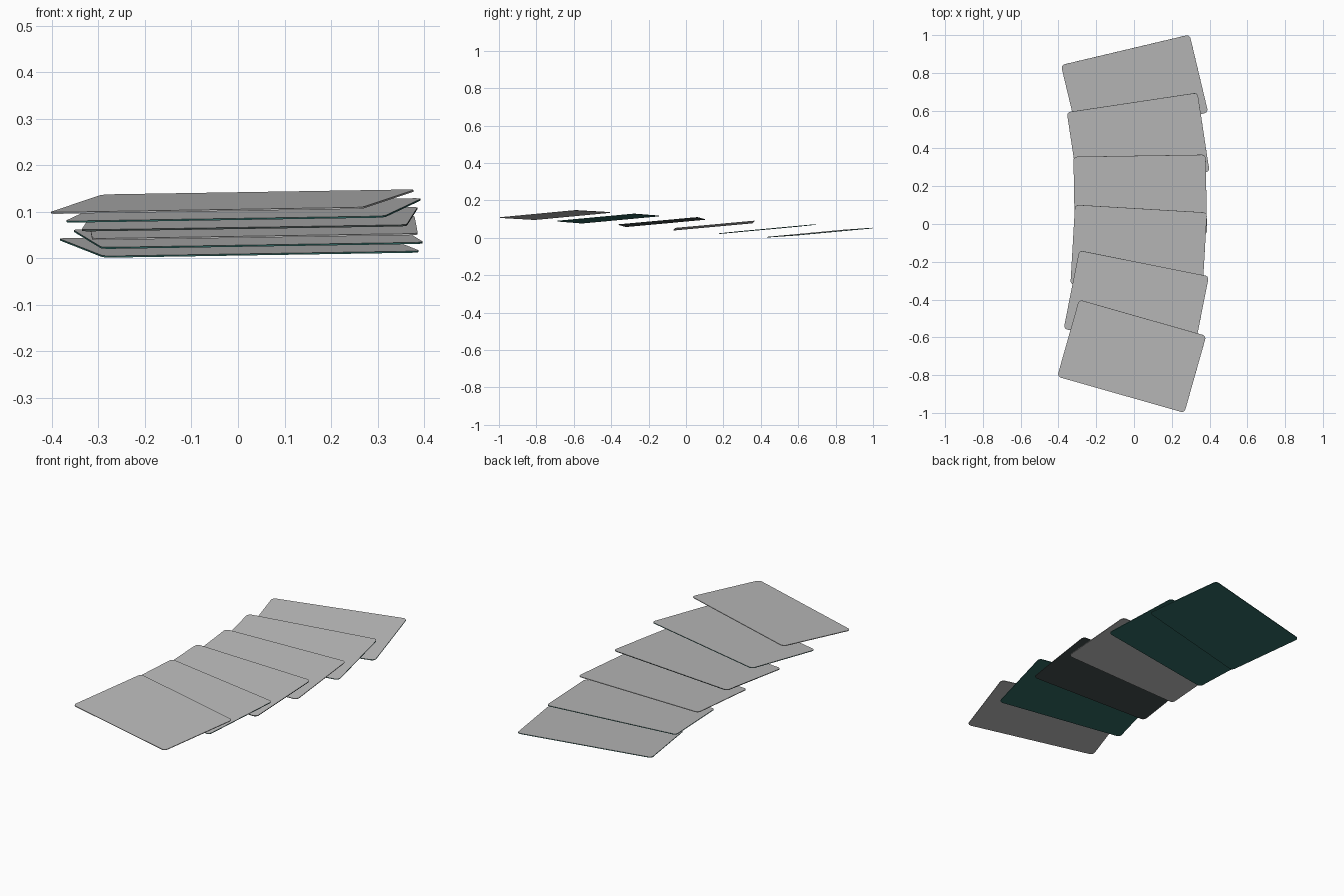
import bpy
import bmesh
from math import radians, sin, cos, pi
from mathutils import Matrix

if "Cube" in bpy.data.objects:
    bpy.data.objects.remove(bpy.data.objects["Cube"], do_unlink=True)

LENGTH, WIDTH, THICK, RADIUS = 0.70, 0.425, 0.0035, 0.02


def material(name, rgb):
    mat = bpy.data.materials.new(name)
    mat.use_nodes = True
    color = (*rgb, 1.0)
    mat.diffuse_color = color
    mat.node_tree.nodes["Principled BSDF"].inputs["Base Color"].default_value = color
    return mat


grey = material("light grey", (0.5, 0.5, 0.5))
green = material("dark green", (0.03, 0.14, 0.125))
black = material("charcoal", (0.055, 0.075, 0.072))


def card_outline(steps=5):
    # Rounded rectangle, counter-clockwise from the right side
    points = []
    corners = [(1, 1), (-1, 1), (-1, -1), (1, -1)]
    for i, (sx, sy) in enumerate(corners):
        for k in range(steps + 1):
            a = (i + k / steps) * pi / 2
            points.append((sx * (LENGTH / 2 - RADIUS) + RADIUS * cos(a),
                           sy * (WIDTH / 2 - RADIUS) + RADIUS * sin(a)))
    return points


def make_card(name, center, turn, back):
    bm = bmesh.new()
    base = bm.faces.new([bm.verts.new((x, y, -THICK / 2)) for x, y in card_outline()])
    top = bmesh.ops.extrude_face_region(bm, geom=[base], use_keep_orig=True)
    raised = [v for v in top["geom"] if isinstance(v, bmesh.types.BMVert)]
    bmesh.ops.translate(bm, verts=raised, vec=(0, 0, THICK))
    bmesh.ops.recalc_face_normals(bm, faces=bm.faces)

    # Pale face on top, coloured back and edge
    for face in bm.faces:
        face.material_index = 0 if face.normal.z > 0.9 else 1

    mesh = bpy.data.meshes.new(name)
    bm.to_mesh(mesh)
    bm.free()
    mesh.materials.append(grey)
    mesh.materials.append(back)
    card = bpy.data.objects.new(name, mesh)
    bpy.context.collection.objects.link(card)
    # Lean each card on the next one, then fan it round
    card.matrix_world = (Matrix.Translation(center)
                         @ Matrix.Rotation(radians(turn), 4, "Z")
                         @ Matrix.Rotation(radians(5.2), 4, "X")
                         @ Matrix.Rotation(radians(-0.9), 4, "Y"))


# Overlapping fan from front to back: x, y, turn, back colour
fan = [
    (-0.012, -0.70, -15.8, grey),
    (0.012, -0.416, -11.2, green),
    (0.025, -0.13, -3.3, black),
    (0.033, 0.15, 1.0, grey),
    (0.022, 0.434, 8.6, green),
    (0.003, 0.716, 13.4, green),
]
for i, (x, y, turn, back) in enumerate(fan):
    make_card(f"card_{i + 1}", (x, y, 0.1215 - 0.0188 * i), turn, back)
